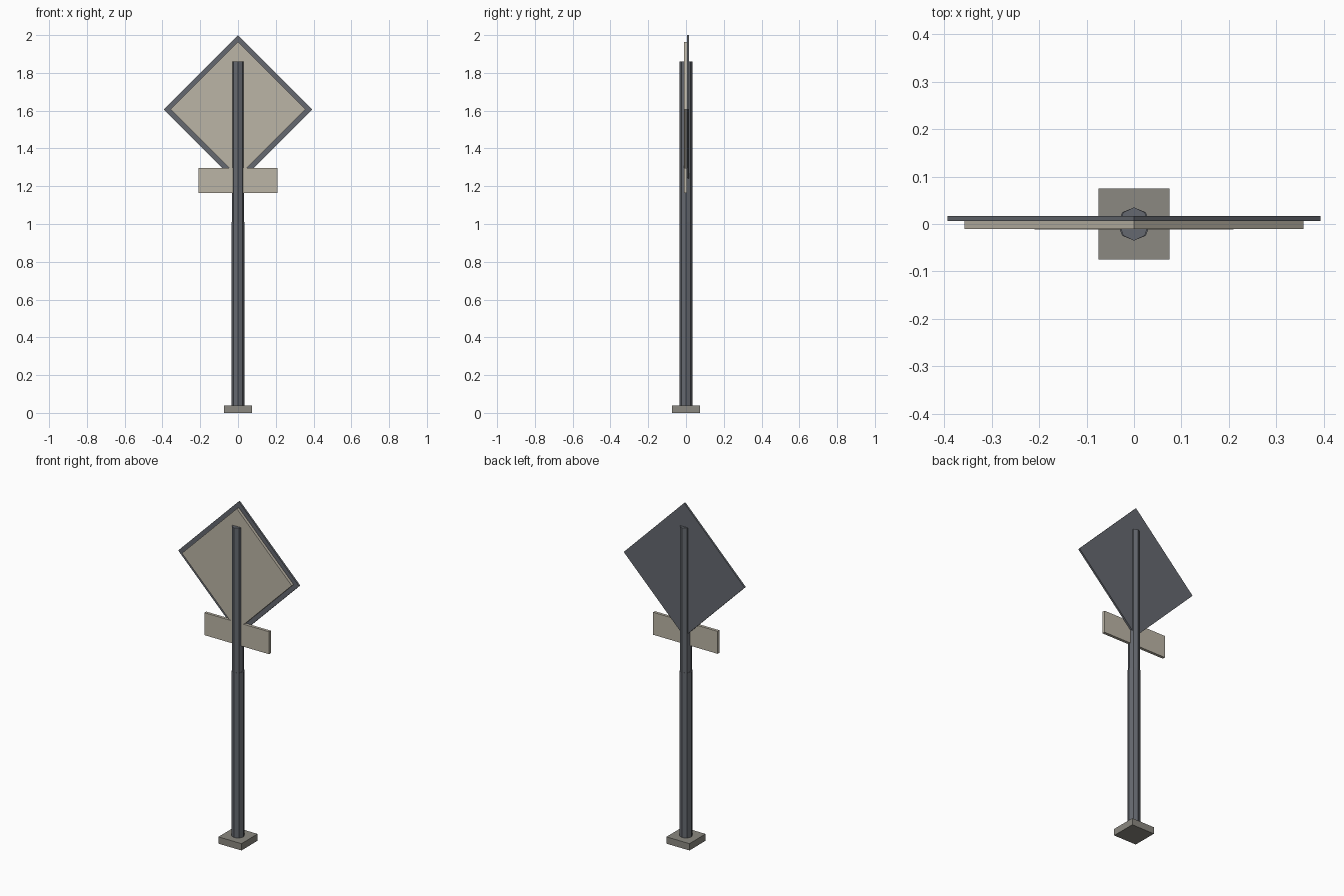
import bpy, math

if "Cube" in bpy.data.objects:
    bpy.data.objects.remove(bpy.data.objects["Cube"])


def material(name, rgb):
    m = bpy.data.materials.new(name)
    m.diffuse_color = (*rgb, 1)
    m.use_nodes = True
    m.node_tree.nodes["Principled BSDF"].inputs["Base Color"].default_value = m.diffuse_color
    return m


STEEL = material("dark_steel", (0.13, 0.14, 0.16))
PANEL = material("pale_panel", (0.50, 0.46, 0.38))
STONE = material("base_grey", (0.26, 0.25, 0.22))


def prism(name, outline, lo, hi, axis, mat):
    """Extrude a 2D outline along z, or an xz outline along y."""
    n = len(outline)
    place = (lambda a, b, t: (a, b, t)) if axis == "z" else (lambda a, b, t: (a, t, b))
    verts = [place(a, b, t) for t in (lo, hi) for a, b in outline]
    faces = [list(range(n))[::-1], list(range(n, 2 * n))]
    faces += [[i, (i + 1) % n, (i + 1) % n + n, i + n] for i in range(n)]
    if axis == "y":
        faces = [f[::-1] for f in faces]
    mesh = bpy.data.meshes.new(name)
    mesh.from_pydata(verts, [], faces)
    mesh.materials.append(mat)
    ob = bpy.data.objects.new(name, mesh)
    bpy.context.collection.objects.link(ob)
    return ob


def rect(x, b0, b1):
    return [(-x, b0), (x, b0), (x, b1), (-x, b1)]


def octagon(rx, ry):
    return [(rx * math.cos(i * math.pi / 4), ry * math.sin(i * math.pi / 4)) for i in range(8)]


def diamond(r, z):
    return [(0, z - r), (r, z), (0, z + r), (-r, z)]


# Foot and two-stage octagonal pole
prism("base_block", rect(0.075, -0.075, 0.075), 0, 0.04, "z", STONE)
prism("lower_pole", octagon(0.035, 0.035), 0.04, 1.01, "z", STEEL)
prism("upper_pole", octagon(0.032, 0.035), 1.01, 1.86, "z", STEEL)

# Diamond sign: dark backing with a smaller pale face
prism("sign_backing", diamond(0.393, 1.607), 0.006, 0.017, "y", STEEL)
prism("sign_face", diamond(0.357, 1.607), -0.011, 0.006, "y", PANEL)

# Small plate below the sign
prism("lower_plate", rect(0.21, 1.165, 1.297), -0.0115, 0.0055, "y", PANEL)
